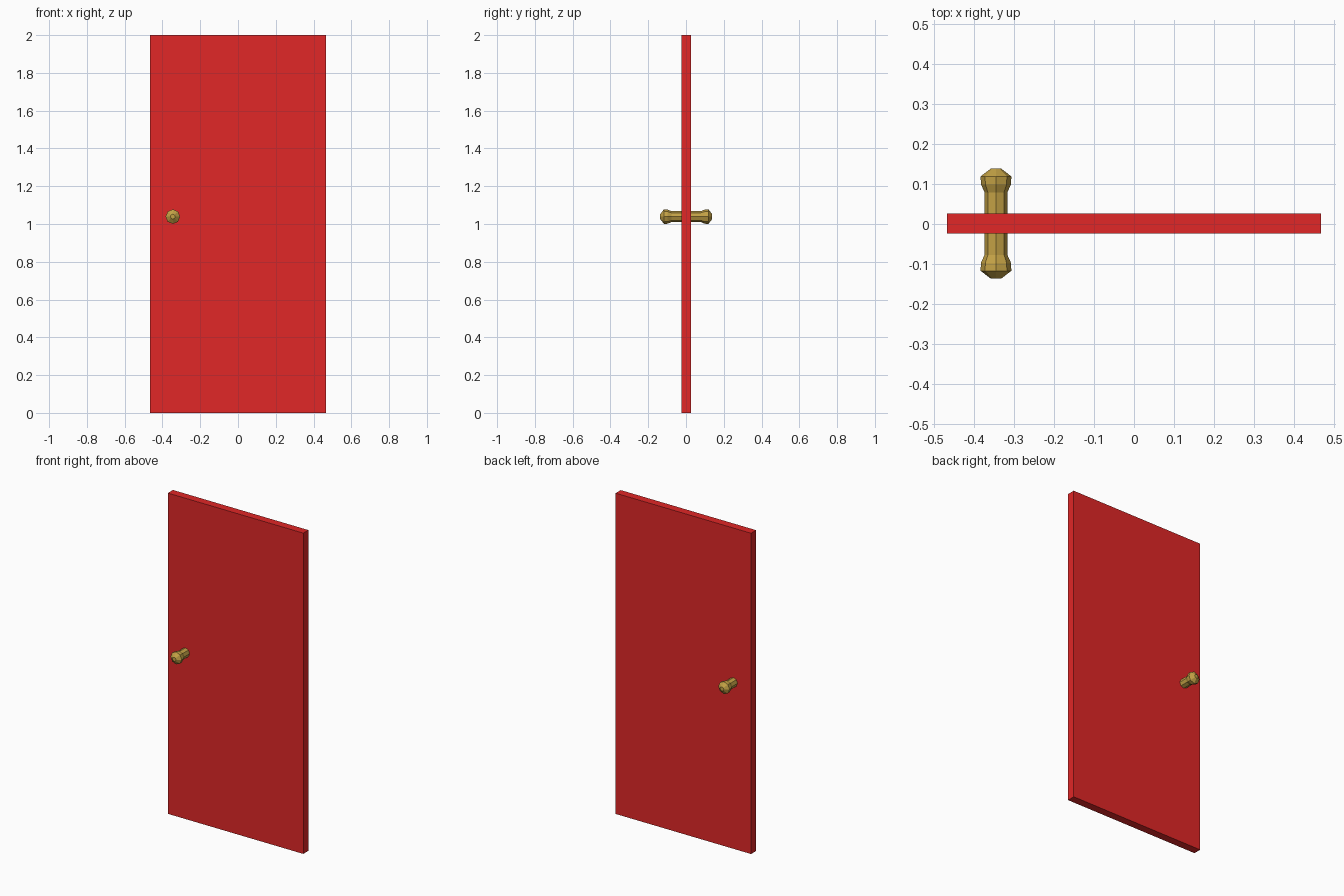
import bpy, bmesh, math
from mathutils import Vector

if "Cube" in bpy.data.objects:
    bpy.data.objects.remove(bpy.data.objects["Cube"])


def material(name, color):
    m = bpy.data.materials.new(name)
    m.diffuse_color = color
    m.use_nodes = True
    m.node_tree.nodes["Principled BSDF"].inputs["Base Color"].default_value = m.diffuse_color
    return m


def add_object(name, bm, mat):
    bmesh.ops.recalc_face_normals(bm, faces=bm.faces)
    mesh = bpy.data.meshes.new(name)
    bm.to_mesh(mesh)
    bm.free()
    mesh.materials.append(mat)
    obj = bpy.data.objects.new(name, mesh)
    bpy.context.collection.objects.link(obj)
    return obj


red = material("red_paint", (0.75, 0.02, 0.02, 1))
brass = material("brass", (0.55, 0.36, 0.06, 1))

# Door panel: plain slab
bm = bmesh.new()
bmesh.ops.create_cube(bm, size=1)
bmesh.ops.scale(bm, vec=(0.934, 0.05, 2.0), verts=bm.verts)
bmesh.ops.translate(bm, vec=(0, 0.001, 1.0), verts=bm.verts)
add_object("door_panel", bm, red)

# Door knob: eight-sided spindle through the panel, flared at both ends
half = [(0.078, 0.0285), (0.098, 0.0375), (0.118, 0.0385), (0.1375, 0.013)]
profile = [(-y, r) for y, r in reversed(half)] + half
SIDES = 8
center = Vector((-0.345, 0.001, 1.039))
bm = bmesh.new()
rings = []
for y, r in profile:
    angles = [2 * math.pi * i / SIDES for i in range(SIDES)]
    rings.append([bm.verts.new(center + Vector((r * math.cos(a), y, r * math.sin(a))))
                  for a in angles])
for a, b in zip(rings, rings[1:]):
    for i in range(SIDES):
        j = (i + 1) % SIDES
        bm.faces.new((a[i], a[j], b[j], b[i]))
bm.faces.new(rings[0])
bm.faces.new(rings[-1])
add_object("door_knob", bm, brass)
